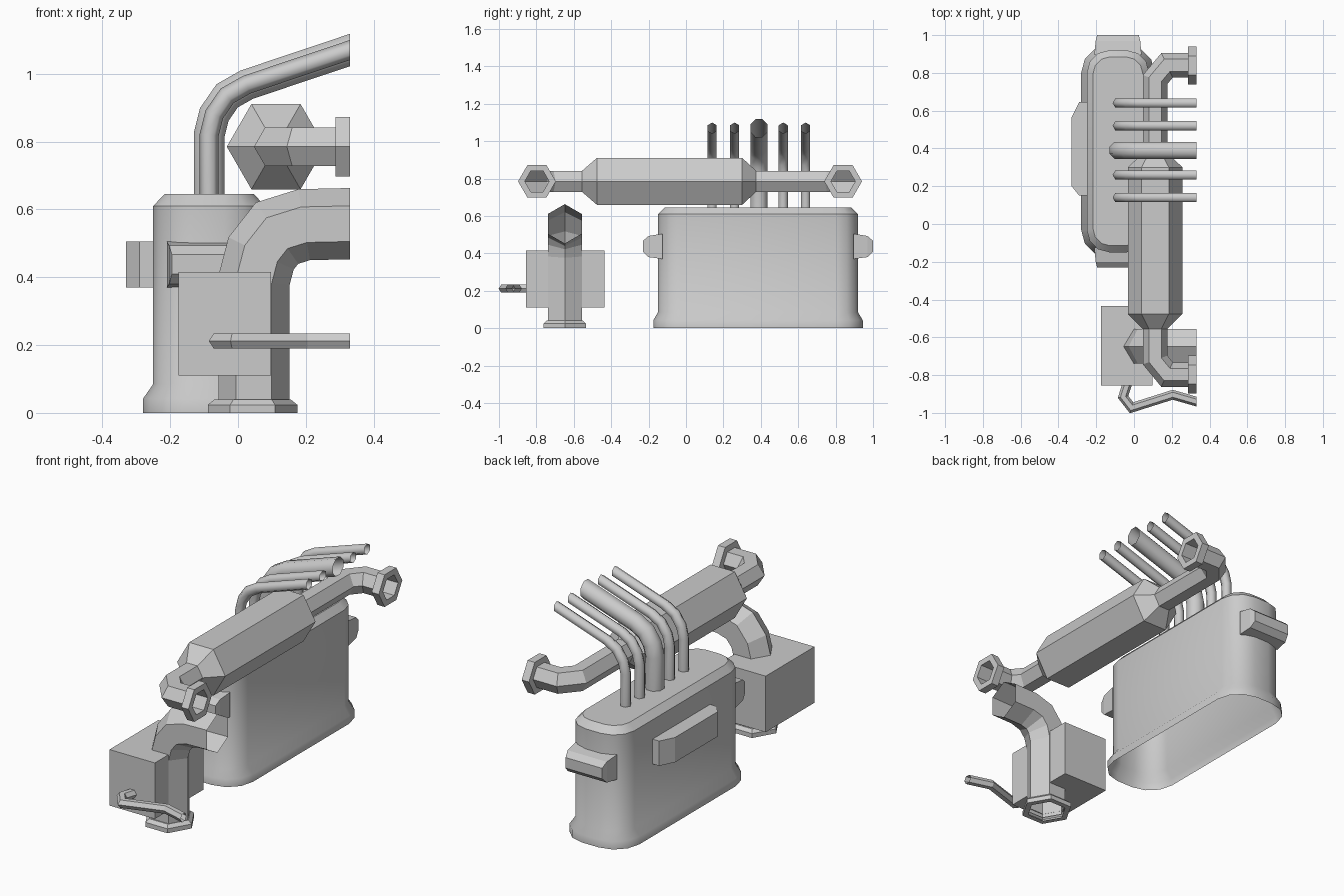
import bpy, bmesh
from math import sin, cos, pi, radians
from mathutils import Vector as V

if "Cube" in bpy.data.objects:
    bpy.data.objects.remove(bpy.data.objects["Cube"])


def loft(name, rings, cap_start=False, cap_end=False, smooth=None):
    """Skin a list of equal-length closed rings into an object."""
    bm = bmesh.new()
    loops = [[bm.verts.new(p) for p in r] for r in rings]
    n = len(rings[0])
    for a, b in zip(loops, loops[1:]):
        for i in range(n):
            j = (i + 1) % n
            bm.faces.new((a[i], a[j], b[j], b[i]))
    if cap_start:
        bm.faces.new(loops[0])
    if cap_end:
        bm.faces.new(loops[-1])
    bmesh.ops.recalc_face_normals(bm, faces=bm.faces)
    me = bpy.data.meshes.new(name)
    bm.to_mesh(me)
    bm.free()
    ob = bpy.data.objects.new(name, me)
    bpy.context.collection.objects.link(ob)
    if smooth:
        bpy.ops.object.select_all(action='DESELECT')
        ob.select_set(True)
        bpy.context.view_layer.objects.active = ob
        bpy.ops.object.shade_smooth_by_angle(angle=radians(smooth))
    return ob


def ngon(c, u, v, r, sides, phase=0.0):
    return [c + r * (u * cos(2 * pi * k / sides + phase) + v * sin(2 * pi * k / sides + phase))
            for k in range(sides)]


def tube(name, path, radii, normal, sides=6, phase=0.0, end_dir=None, smooth=None):
    """Open mitred pipe along a planar path."""
    pts = [V(p) for p in path]
    nrm = V(normal)
    if not isinstance(radii, list):
        radii = [radii] * len(pts)
    seg = [(b - a).normalized() for a, b in zip(pts, pts[1:])]
    rings = []
    for i, p in enumerate(pts):
        t0, t1 = seg[max(i - 1, 0)], seg[min(i, len(seg) - 1)]
        d = (t0 + t1).normalized()
        if end_dir and i == len(pts) - 1:
            d = V(end_dir)
        u = nrm.cross(d) / d.dot(t0)
        rings.append(ngon(p, u, nrm, radii[i], sides, phase))
    return loft(name, rings, smooth=smooth)


def rounded_rect(cx, cy, hx, hy, r, z, seg=3):
    out = []
    for q, (sx, sy) in enumerate([(1, 1), (-1, 1), (-1, -1), (1, -1)]):
        for k in range(seg + 1):
            a = (q + k / seg) * pi / 2
            out.append(V((cx + sx * (hx - r) + r * cos(a), cy + sy * (hy - r) + r * sin(a), z)))
    return out


X, Y, Z = V((1, 0, 0)), V((0, 1, 0)), V((0, 0, 1))
TX, TY = -0.085, 0.385

# Main tank with flared skirt, open underneath
loft("tank", [rounded_rect(TX, TY, hx, hy, r, z) for hx, hy, r, z in [
    (0.195, 0.56, 0.145, 0), (0.195, 0.56, 0.145, 0.042), (0.165, 0.535, 0.12, 0.085),
    (0.165, 0.535, 0.12, 0.61), (0.132, 0.50, 0.09, 0.645)]], cap_end=True, smooth=35)

# End handles, mirrored about the tank centre
for label, s in (("back", 1), ("front", -1)):
    loft("tank_handle_" + label, [
        [V((TX - h, TY + s * d, z0)), V((TX + h, TY + s * d, z0)),
         V((TX + h, TY + s * d, z1)), V((TX - h, TY + s * d, z1))]
        for d, h, z0, z1 in [(0.51, 0.125, 0.37, 0.505), (0.585, 0.118, 0.38, 0.493),
                             (0.615, 0.11, 0.41, 0.467)]], True, True)

# Side box with chamfered ends
loft("tank_side_box", [
    [V((x, y0, 0.37)), V((x, y1, 0.37)), V((x, y1, 0.505)), V((x, y0, 0.505))]
    for x, y0, y1 in [(-0.24, 0.15, 0.645), (-0.29, 0.15, 0.645), (-0.33, 0.20, 0.565)]],
    True, True)

# Five bent pipes rising from the tank
bend = [(-0.085, 0.63), (-0.085, 0.82), (-0.07, 0.88), (-0.032, 0.935), (0.026, 0.968), (0.33, 1.07)]
for i, y in enumerate([0.14, 0.26, 0.39, 0.52, 0.64]):
    big = i == 2
    tube("top_pipe_%d" % (i + 1), [(x, y, z) for x, z in bend], 0.049 if big else 0.028,
         Y, 8 if big else 6, pi / 8 if big else 0, end_dir=X, smooth=50 if big else 62)

# Horizontal hexagonal canister with its two bent pipes
CX, CZ = 0.112, 0.785
run = [(0.30, -0.797), (0.175, -0.797), (CX, -0.72), (CX, -0.556), (CX, -0.476),
       (CX, 0.30), (CX, 0.375), (CX, 0.765), (0.175, 0.84), (0.30, 0.84)]
tube("canister", [(x, y, CZ) for x, y in run],
     [0.065] * 4 + [0.145] * 2 + [0.065] * 4, Z)


def flange(name, c, axis, u, v, profile, closed=True):
    rings = [ngon(V(c) + axis * t, u, v, r, 6) for r, t in profile]
    return loft(name, rings)


# Hexagonal collars on the canister pipe ends
for label, y in (("front", -0.797), ("back", 0.84)):
    flange("pipe_collar_" + label, (0, y, CZ), X, Y, Z,
           [(0.065, 0.287), (0.101, 0.287), (0.101, 0.33), (0.065, 0.33), (0.065, 0.287)])

# Small box unit
loft("small_box", [[V((-0.175, -0.855, z)), V((0.098, -0.855, z)),
                    V((0.098, -0.435, z)), V((-0.175, -0.435, z))] for z in (0.11, 0.415)],
     True, True)

# Thick elbow pipe through the box, with foot flange
tube("elbow_pipe", [(x, -0.648, z) for x, z in [
    (0.047, 0.02), (0.047, 0.39), (0.068, 0.47), (0.115, 0.53), (0.195, 0.555), (0.33, 0.558)]],
    0.105, Y, end_dir=X)
flange("elbow_foot", (0.043, -0.648, 0), Z, X, Y,
       [(0.1, 0), (0.132, 0), (0.132, 0.024), (0.112, 0.04), (0.1, 0.04)])

# Thin kinked pipe in front of the box
tube("thin_pipe", [(x, y, 0.212) for x, y in [
    (-0.03, -0.83), (-0.058, -0.915), (-0.013, -0.973), (0.205, -0.904), (0.33, -0.94)]],
    0.025, Z, end_dir=X)
